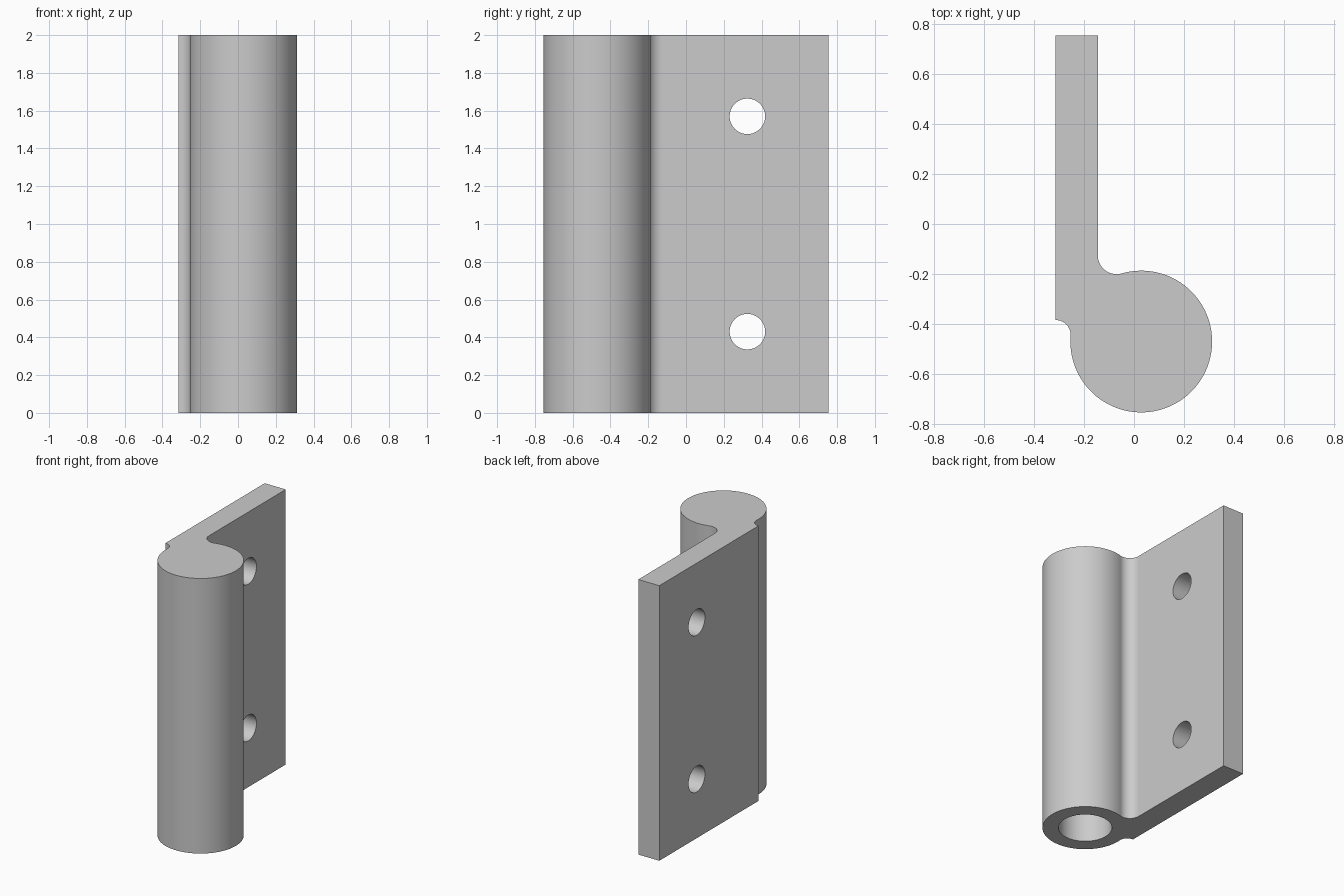
import bpy, bmesh
from math import sin, cos, atan2, sqrt, radians, degrees
from mathutils import Vector, Matrix

if "Cube" in bpy.data.objects:
    bpy.data.objects.remove(bpy.data.objects["Cube"])

HEIGHT = 2.0
BARREL = Vector((0.029, -0.471))
BARREL_R = 0.284
LEAF_OUT, LEAF_IN, LEAF_END = -0.314, -0.145, 0.755
FILLET_IN, FILLET_OUT = 0.075, 0.06
BORE_R, BORE_DEPTH = 0.178, 1.5
SCREW_R, SCREW_Y = 0.094, 0.325

steel = bpy.data.materials.new("grey_steel")
steel.use_nodes = True
colour = (0.6, 0.6, 0.6, 1)
steel.diffuse_color = colour
steel.node_tree.nodes["Principled BSDF"].inputs["Base Color"].default_value = colour


def arc(centre, radius, start, end, steps):
    """Points on an arc, angles in degrees."""
    angles = [radians(start + (end - start) * i / steps) for i in range(steps + 1)]
    return [(centre[0] + radius * cos(a), centre[1] + radius * sin(a)) for a in angles]


def make_object(name, bm):
    bmesh.ops.recalc_face_normals(bm, faces=bm.faces)
    mesh = bpy.data.meshes.new(name)
    bm.to_mesh(mesh)
    bm.free()
    mesh.materials.append(steel)
    obj = bpy.data.objects.new(name, mesh)
    bpy.context.collection.objects.link(obj)
    return obj


def cylinder(name, radius, depth, matrix):
    bm = bmesh.new()
    bmesh.ops.create_cone(bm, cap_ends=True, segments=64, radius1=radius,
                          radius2=radius, depth=depth, matrix=matrix)
    return make_object(name, bm)


def fillet_centre(x, radius, side):
    """Centre of a fillet touching the barrel, at the given x."""
    reach = BARREL_R + radius
    return Vector((x, BARREL.y + side * sqrt(reach ** 2 - (x - BARREL.x) ** 2)))


def bearing(centre):
    d = centre - BARREL
    return degrees(atan2(d.y, d.x))


# Hinge section: flat leaf, inner fillet, round barrel, outer fillet
inner = fillet_centre(LEAF_IN + FILLET_IN, FILLET_IN, 1)
outer = fillet_centre(LEAF_OUT, FILLET_OUT, 1)
a_in, a_out = bearing(inner), bearing(outer)
profile = [(LEAF_OUT, LEAF_END), (LEAF_IN, LEAF_END)]
profile += arc(inner, FILLET_IN, 180, a_in + 180, 20)
profile += arc(BARREL, BARREL_R, a_in, a_out - 360, 80)[1:]
profile += arc(outer, FILLET_OUT, a_out - 180, 90, 16)[1:]

bm = bmesh.new()
face = bm.faces.new([bm.verts.new((x, y, 0)) for x, y in profile])
top = bmesh.ops.extrude_face_region(bm, geom=[face])["geom"]
bmesh.ops.translate(bm, vec=(0, 0, HEIGHT),
                    verts=[v for v in top if isinstance(v, bmesh.types.BMVert)])
hinge = make_object("hinge_leaf_and_barrel", bm)

# Cutters: blind pin bore from below and two screw holes
cutters = [cylinder("pin_bore", BORE_R, BORE_DEPTH * 2,
                    Matrix.Translation((BARREL.x, BARREL.y, 0)))]
for z in (0.43, HEIGHT - 0.43):
    turn = Matrix.Rotation(radians(90), 4, 'Y')
    place = Matrix.Translation(((LEAF_IN + LEAF_OUT) / 2, SCREW_Y, z))
    cutters.append(cylinder("screw_hole", SCREW_R, 0.4, place @ turn))

bpy.ops.object.select_all(action='DESELECT')
hinge.select_set(True)
bpy.context.view_layer.objects.active = hinge
for cutter in cutters:
    cut = hinge.modifiers.new("cut", 'BOOLEAN')
    cut.operation = 'DIFFERENCE'
    cut.solver = 'EXACT'
    cut.object = cutter
    bpy.ops.object.modifier_apply(modifier=cut.name)
    bpy.data.objects.remove(cutter)

# Smooth curves, crisp edges and flat leaf faces
bpy.ops.object.shade_smooth_by_angle(angle=radians(30))
weighted = hinge.modifiers.new("flat_faces", 'WEIGHTED_NORMAL')
weighted.keep_sharp = True
